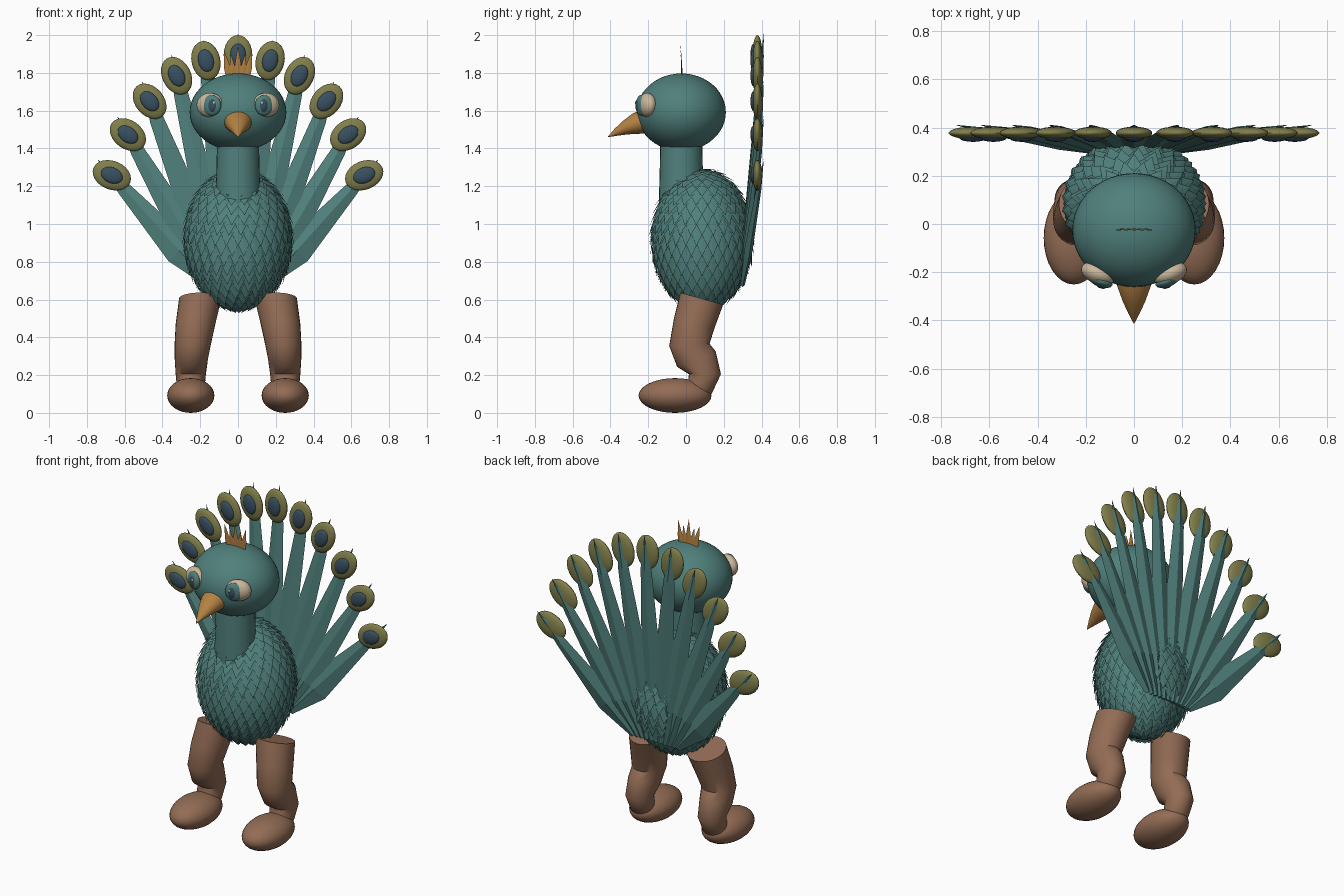
import bpy, bmesh
from math import sin, cos, pi, radians
from mathutils import Vector, Matrix

cube = bpy.data.objects.get("Cube")
if cube:
    bpy.data.objects.remove(cube, do_unlink=True)


def material(name, rgb):
    m = bpy.data.materials.new(name)
    m.use_nodes = True
    m.diffuse_color = (*rgb, 1)
    m.node_tree.nodes["Principled BSDF"].inputs["Base Color"].default_value = (*rgb, 1)
    return m


TEAL = material("teal plumage", (0.08, 0.215, 0.2))
BROWN = material("brown leg", (0.29, 0.15, 0.09))
OLIVE = material("olive tail spot", (0.22, 0.21, 0.07))
NAVY = material("dark blue", (0.04, 0.08, 0.12))
CREAM = material("cream eye", (0.6, 0.48, 0.33))
ORANGE = material("orange beak", (0.45, 0.22, 0.055))


def finish(name, bm, mat, smooth=True):
    bmesh.ops.recalc_face_normals(bm, faces=bm.faces)
    me = bpy.data.meshes.new(name)
    bm.to_mesh(me)
    bm.free()
    me.materials.append(mat)
    ob = bpy.data.objects.new(name, me)
    bpy.context.collection.objects.link(ob)
    if smooth:
        bpy.ops.object.select_all(action='DESELECT')
        ob.select_set(True)
        bpy.context.view_layer.objects.active = ob
        bpy.ops.object.shade_smooth_by_angle(angle=radians(40))
    return ob


def ellipsoid(name, centre, radii, mat, rot=Matrix(), segs=32):
    bm = bmesh.new()
    m = Matrix.Translation(centre) @ rot @ Matrix.Diagonal((*radii, 1))
    bmesh.ops.create_uvsphere(bm, u_segments=segs, v_segments=segs // 2, radius=1, matrix=m)
    return finish(name, bm, mat)


def loft(name, stations, mat, segs=28, smooth=True):
    """Skin elliptical rings; station = (centre, side radius, depth radius, axis)."""
    bm = bmesh.new()
    rings = []
    for centre, rx, rd, axis in stations:
        axis = Vector(axis).normalized()
        side = Vector((1, 0, 0))
        side = (side - axis * side.dot(axis)).normalized()
        depth = axis.cross(side)
        rings.append([bm.verts.new(Vector(centre) + side * rx * cos(a) + depth * rd * sin(a))
                      for a in (2 * pi * k / segs for k in range(segs))])
    for r, s in zip(rings, rings[1:]):
        for k in range(segs):
            j = (k + 1) % segs
            bm.faces.new((r[k], r[j], s[j], s[k]))
    bm.faces.new(rings[0])
    bm.faces.new(rings[-1])
    return finish(name, bm, mat, smooth)


def blade(name, base, tip, profile, mat):
    """Flat spike with a diamond section; profile = (fraction, half width, half depth)."""
    base, tip = Vector(base), Vector(tip)
    axis = (tip - base).normalized()
    side = Vector((0, 1, 0)).cross(axis).normalized()
    depth = axis.cross(side)
    bm = bmesh.new()
    rings = []
    for f, w, d in profile:
        c = base.lerp(tip, f)
        rings.append([bm.verts.new(c + o) for o in (side * w, depth * d, -side * w, -depth * d)])
    end = bm.verts.new(tip)
    for r, s in zip(rings, rings[1:]):
        for k in range(4):
            bm.faces.new((r[k], r[(k + 1) % 4], s[(k + 1) % 4], s[k]))
    for k in range(4):
        bm.faces.new((rings[-1][k], rings[-1][(k + 1) % 4], end))
    bm.faces.new(rings[0])
    return finish(name, bm, mat, False)


# Body core
BODY, BODY_R = Vector((0, 0.085, 0.92)), Vector((0.28, 0.262, 0.37))
ellipsoid("body", BODY, BODY_R, TEAL)


# Overlapping pointed scales pointing down the body
def on_body(theta, phi, lift):
    n = Vector((sin(theta) * cos(phi), sin(theta) * sin(phi), cos(theta)))
    return BODY + Vector(a * (r + lift) for a, r in zip(n, BODY_R))


bm = bmesh.new()
ROWS = 20
for row in range(ROWS):
    theta = 0.12 + (pi - 0.3) * row / ROWS
    count = max(7, round(30 * sin(theta + 0.1)))
    half = pi / count * 1.08
    for k in range(count):
        phi = 2 * pi * (k + 0.5 * (row % 2)) / count
        root = bm.verts.new(on_body(theta, phi, 0.004))
        left = bm.verts.new(on_body(theta + 0.1, phi - half, 0.007))
        right = bm.verts.new(on_body(theta + 0.1, phi + half, 0.007))
        tip = bm.verts.new(on_body(min(theta + 0.27, pi), phi, 0.022))
        bm.faces.new((root, left, tip))
        bm.faces.new((root, tip, right))
finish("body_scales", bm, TEAL, False)

# Neck and head
up = (0, 0, 1)
loft("neck", [((0, -0.025, 1.08), 0.125, 0.12, up), ((0, -0.025, 1.25), 0.115, 0.115, up),
              ((0, -0.025, 1.48), 0.11, 0.11, up)], TEAL)
ellipsoid("head", (0, -0.025, 1.592), (0.256, 0.236, 0.205), TEAL, segs=48)

# Beak, drooping to a point
beak_axis = (0, -1, -0.4)
loft("beak", [((0, -0.2, 1.545), 0.078, 0.068, beak_axis),
              ((0, -0.26, 1.532), 0.069, 0.058, beak_axis),
              ((0, -0.32, 1.51), 0.047, 0.038, beak_axis),
              ((0, -0.37, 1.486), 0.024, 0.02, beak_axis),
              ((0, -0.412, 1.462), 0.002, 0.002, beak_axis)], ORANGE)

# Crest of five thin spikes
for k in range(-2, 3):
    height = 0.165 if k % 2 == 0 else 0.13
    blade(f"crest_spike_{k + 3}", (0.022 * k, -0.02, 1.76),
          (0.037 * k, -0.028, 1.78 + height - 0.012 * abs(k)),
          [(0, 0.017, 0.003), (0.45, 0.017, 0.003)], ORANGE)

# Eyes, legs and feet on both sides
for side, s in (("left", 1), ("right", -1)):
    turn = Matrix.Rotation(s * radians(20), 4, 'Z')
    ellipsoid(f"{side}_eye", (0.148 * s, -0.205, 1.63), (0.074, 0.045, 0.064), CREAM, turn)
    ellipsoid(f"{side}_iris", (0.139 * s, -0.237, 1.628), (0.052, 0.024, 0.055), TEAL, turn)
    ellipsoid(f"{side}_pupil", (0.136 * s, -0.251, 1.628), (0.026, 0.016, 0.037), NAVY, turn)
    ellipsoid(f"{side}_eye_glint", (0.128 * s, -0.266, 1.642), (0.007, 0.004, 0.009), CREAM, segs=12)

    loft(f"{side}_leg", [((0.2 * s, 0.083, 0.605), 0.112, 0.118, (0, -0.28, -1)),
                         ((0.225 * s, 0.042, 0.47), 0.105, 0.11, (0, -0.27, -1)),
                         ((0.24 * s, 0.018, 0.36), 0.096, 0.107, (0, 0.05, -1)),
                         ((0.247 * s, 0.055, 0.285), 0.088, 0.11, (0, 0.4, -1)),
                         ((0.25 * s, 0.1, 0.205), 0.08, 0.085, (0, 0, -1)),
                         ((0.25 * s, 0.075, 0.14), 0.074, 0.072, (0, -0.6, -1)),
                         ((0.25 * s, 0.04, 0.1), 0.06, 0.06, (0, -0.7, -1))], BROWN)
    ellipsoid(f"{side}_foot", (0.25 * s, -0.058, 0.092), (0.125, 0.193, 0.092), BROWN)

# Tail fan: spots at (x, z) from the middle feather outwards
SPOTS = [(0, 1.895), (0.17, 1.865), (0.325, 1.785), (0.468, 1.65), (0.583, 1.473), (0.668, 1.258)]
for i in range(-5, 6):
    x, z = SPOTS[abs(i)]
    s = 1 if i >= 0 else -1
    spot = Vector((s * x, 0.378, z))
    base = Vector((0.03 * i, 0.3, 0.68))
    along = (spot - base).normalized()
    tip = spot + along * 0.115
    tip.y = 0.412
    length = (tip - base).length
    blade(f"tail_feather_{i + 6}", base, tip,
          [(0, 0.02, 0.012), (0.24 / length, 0.08, 0.022),
           (1 - 0.22 / length, 0.038, 0.014)], TEAL)
    tilt = Matrix.Rotation(radians(13.6 * i), 4, 'Y')
    ellipsoid(f"tail_spot_{i + 6}", spot, (0.076, 0.026, 0.105), OLIVE, tilt, 24)
    ellipsoid(f"tail_spot_centre_{i + 6}", spot + Vector((0, -0.02, 0)),
              (0.042, 0.017, 0.06), NAVY, tilt, 20)
